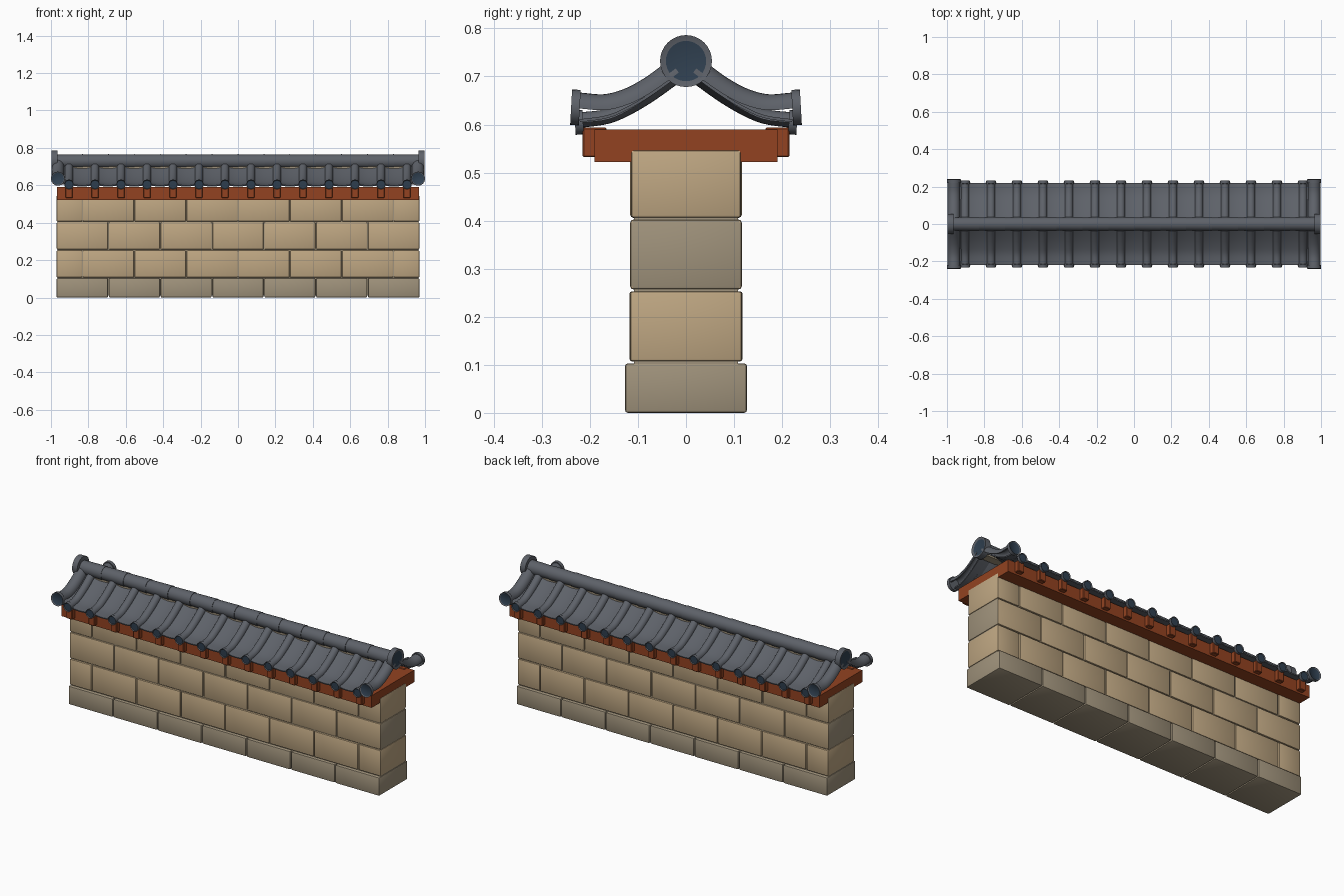
import bpy, bmesh, math
from mathutils import Vector, Matrix

if "Cube" in bpy.data.objects:
    bpy.data.objects.remove(bpy.data.objects["Cube"])


def material(name, rgb):
    m = bpy.data.materials.new(name)
    m.diffuse_color = (*rgb, 1)
    m.use_nodes = True
    m.node_tree.nodes["Principled BSDF"].inputs["Base Color"].default_value = m.diffuse_color
    return m


TAN = material("tan stone", (0.52, 0.385, 0.225))
GREY = material("grey stone", (0.35, 0.29, 0.20))
WOOD = material("red brown wood", (0.29, 0.055, 0.015))
TILE = material("slate tile", (0.11, 0.12, 0.14))
BLUE = material("dark blue cap", (0.03, 0.052, 0.082))


def finish(name, bm, mats, smooth=True):
    bmesh.ops.recalc_face_normals(bm, faces=bm.faces)
    me = bpy.data.meshes.new(name)
    bm.to_mesh(me)
    bm.free()
    ob = bpy.data.objects.new(name, me)
    bpy.context.collection.objects.link(ob)
    for m in mats:
        me.materials.append(m)
    if smooth:
        bpy.context.view_layer.objects.active = ob
        ob.select_set(True)
        bpy.ops.object.shade_smooth_by_angle(angle=math.radians(40))
        ob.select_set(False)
    return ob


def add_box(bm, lo, hi):
    lo, hi = Vector(lo), Vector(hi)
    mat = Matrix.Translation((lo + hi) / 2) @ Matrix.Diagonal((*(hi - lo), 1))
    bmesh.ops.create_cube(bm, size=1, matrix=mat)


def add_cylinder(bm, start, end, r1, r2=None, segs=20, rim=None):
    """Cylinder; with a rim the far end gets a sunken face of the second colour."""
    start, end = Vector(start), Vector(end)
    d = end - start
    mat = Matrix.Translation((start + end) / 2) @ d.to_track_quat('Z', 'Y').to_matrix().to_4x4()
    res = bmesh.ops.create_cone(bm, cap_ends=True, segments=segs, radius1=r1,
                                radius2=r2 or r1, depth=d.length, matrix=mat)
    if rim:
        faces = {f for v in res["verts"] for f in v.link_faces if len(f.verts) == segs}
        cap = max(faces, key=lambda f: f.calc_center_median().dot(d))
        cap.normal_update()
        bmesh.ops.inset_region(bm, faces=[cap], thickness=rim, use_even_offset=True)
        bmesh.ops.translate(bm, verts=cap.verts, vec=-d.normalized() * 0.004)
        cap.material_index = 1


def smooth_path(pts, steps=4):
    """Catmull-Rom curve through (y, z) points."""
    p = [Vector(q) for q in pts]
    p = [2 * p[0] - p[1]] + p + [2 * p[-1] - p[-2]]
    out = []
    for i in range(1, len(p) - 2):
        a, b, c, d = p[i - 1:i + 3]
        for k in range(steps):
            t = k / steps
            out.append(0.5 * (2 * b + (c - a) * t + (2 * a - 5 * b + 4 * c - d) * t**2
                              + (3 * b - a - 3 * c + d) * t**3))
    return out + [p[-2]]


def sweep(bm, path, section, x, side):
    """Sweep a closed (across, up) section down one roof slope."""
    rings = []
    for i, q in enumerate(path):
        t = (path[min(i + 1, len(path) - 1)] - path[max(i - 1, 0)]).normalized()
        n = Vector((-t.y, t.x))
        rings.append([bm.verts.new((x + u, side * (q.x + n.x * v), q.y + n.y * v))
                      for u, v in section])
    k = len(section)
    for a, b in zip(rings, rings[1:]):
        for j in range(k):
            bm.faces.new((a[j], a[(j + 1) % k], b[(j + 1) % k], b[j]))
    bm.faces.new(rings[0])
    bm.faces.new(rings[-1])


def arch(r, thick, segs=12):
    """Half-round tile shell section."""
    ang = [math.pi * i / segs for i in range(segs + 1)]
    return ([(r * math.cos(a), r * math.sin(a)) for a in ang]
            + [((r - thick) * math.cos(a), (r - thick) * math.sin(a)) for a in reversed(ang)])


# Stone courses: bottom, top, half depth, joints shifted by half a block
L, STEP = 0.97, 1.94 / 7
courses = [("base_course", 0.0, 0.105, 0.127, False, GREY),
           ("lower_course", 0.105, 0.255, 0.118, True, TAN),
           ("middle_course", 0.255, 0.404, 0.116, False, TAN),
           ("upper_course", 0.404, 0.549, 0.116, True, TAN)]
for name, z0, z1, y, shifted, mat in courses:
    bm = bmesh.new()
    joints = [-L + STEP * (i + (0.5 if shifted else 0)) for i in range(7 if shifted else 8)]
    if shifted:
        joints = [-L] + joints + [L]
    g = 0.002
    for i, (a, b) in enumerate(zip(joints, joints[1:])):
        dy = 0.0015 * (i % 2)
        add_box(bm, (a + (g if i else 0), -y + dy, z0 + (g if z0 else 0)),
                (b - (g if b < L - 0.01 else 0), y - dy, z1 - g))
    bmesh.ops.bevel(bm, geom=bm.edges[:], offset=0.006, segments=2, affect='EDGES', profile=0.5)
    bm.normal_update()
    # Grey ends on the middle course
    if name == "middle_course":
        for f in bm.faces:
            if abs(f.normal.x) > 0.9 and abs(f.calc_center_median().x) > L - 0.01:
                f.material_index = 1
    finish(name, bm, [mat, GREY])

bm = bmesh.new()
add_box(bm, (-L + 0.004, -0.108, 0.01), (L - 0.004, 0.108, 0.54))
finish("wall_core", bm, [GREY], False)

# Timber plate on top of the wall with rafter blocks
bm = bmesh.new()
add_box(bm, (-0.967, -0.19, 0.522), (0.967, 0.19, 0.59))
finish("top_beam", bm, [WOOD], False)

RIBS = [0.139 * (i - 6.5) for i in range(14)]
bm = bmesh.new()
for x in RIBS:
    for s in (-1, 1):
        ya, yb = sorted((s * 0.165, s * 0.215))
        add_box(bm, (x - 0.019, ya, 0.532), (x + 0.019, yb, 0.594))
bmesh.ops.bevel(bm, geom=bm.edges[:], offset=0.003, segments=1, affect='EDGES')
finish("rafter_blocks", bm, [WOOD], False)

# Roof slopes: troughs between ribs
pan_path = smooth_path([(0.0, 0.705), (0.06, 0.661), (0.11, 0.63), (0.16, 0.608), (0.22, 0.599)])
bm = bmesh.new()
for a in RIBS[:-1]:
    us = [-0.0695 + 0.139 * i / 8 for i in range(9)]
    top = [(u, 0.012 * (u / 0.0695) ** 2) for u in us]
    section = top + [(u, v - 0.006) for u, v in reversed(top)]
    for s in (-1, 1):
        sweep(bm, pan_path, section, a + 0.0695, s)
for e in (-1, 1):
    for s in (-1, 1):
        sweep(bm, pan_path, [(-0.032, 0.012), (0.032, 0.012), (0.032, 0.006), (-0.032, 0.006)],
              e * 0.935, s)
finish("trough_tiles", bm, [TILE])

# Round cover tiles with blue discs at the eaves
rib_path = smooth_path([(0.015, 0.702), (0.06, 0.668), (0.11, 0.635), (0.16, 0.611), (0.222, 0.603)])
bm = bmesh.new()
for x in RIBS:
    for s in (-1, 1):
        sweep(bm, rib_path, arch(0.022, 0.006), x, s)
        add_cylinder(bm, (x, s * 0.214, 0.605), (x, s * 0.231, 0.604), 0.0255, rim=0.004)
finish("cover_tiles", bm, [TILE, BLUE])

# Larger verge tiles at both ends
verge_path = smooth_path([(0.015, 0.708), (0.07, 0.668), (0.12, 0.642), (0.17, 0.63), (0.228, 0.634)])
bm = bmesh.new()
for e in (-1, 1):
    for s in (-1, 1):
        x = e * 0.963
        sweep(bm, verge_path, arch(0.033, 0.008), x, s)
        add_cylinder(bm, (x, s * 0.221, 0.635), (x, s * 0.239, 0.636), 0.037, segs=24, rim=0.005)
finish("verge_tiles", bm, [TILE, BLUE])

# Mortar bed under the ridge
bm = bmesh.new()
add_box(bm, (-0.96, -0.022, 0.688), (0.96, 0.022, 0.722))
finish("ridge_bed", bm, [GREY], False)

# Ridge tiles: slightly tapered, overlapping round lengths
bm = bmesh.new()
for i in range(14):
    x = -L + 1.94 / 14 * i
    add_cylinder(bm, (x, 0, 0.728), (x + 1.94 / 14 + 0.002, 0, 0.728), 0.0355, 0.038, segs=24)
finish("ridge_tiles", bm, [TILE])

# Ridge end caps
bm = bmesh.new()
for e in (-1, 1):
    add_cylinder(bm, (e * 0.966, 0, 0.732), (e * 0.998, 0, 0.732), 0.054, segs=32, rim=0.012)
finish("ridge_end_caps", bm, [TILE, BLUE])
